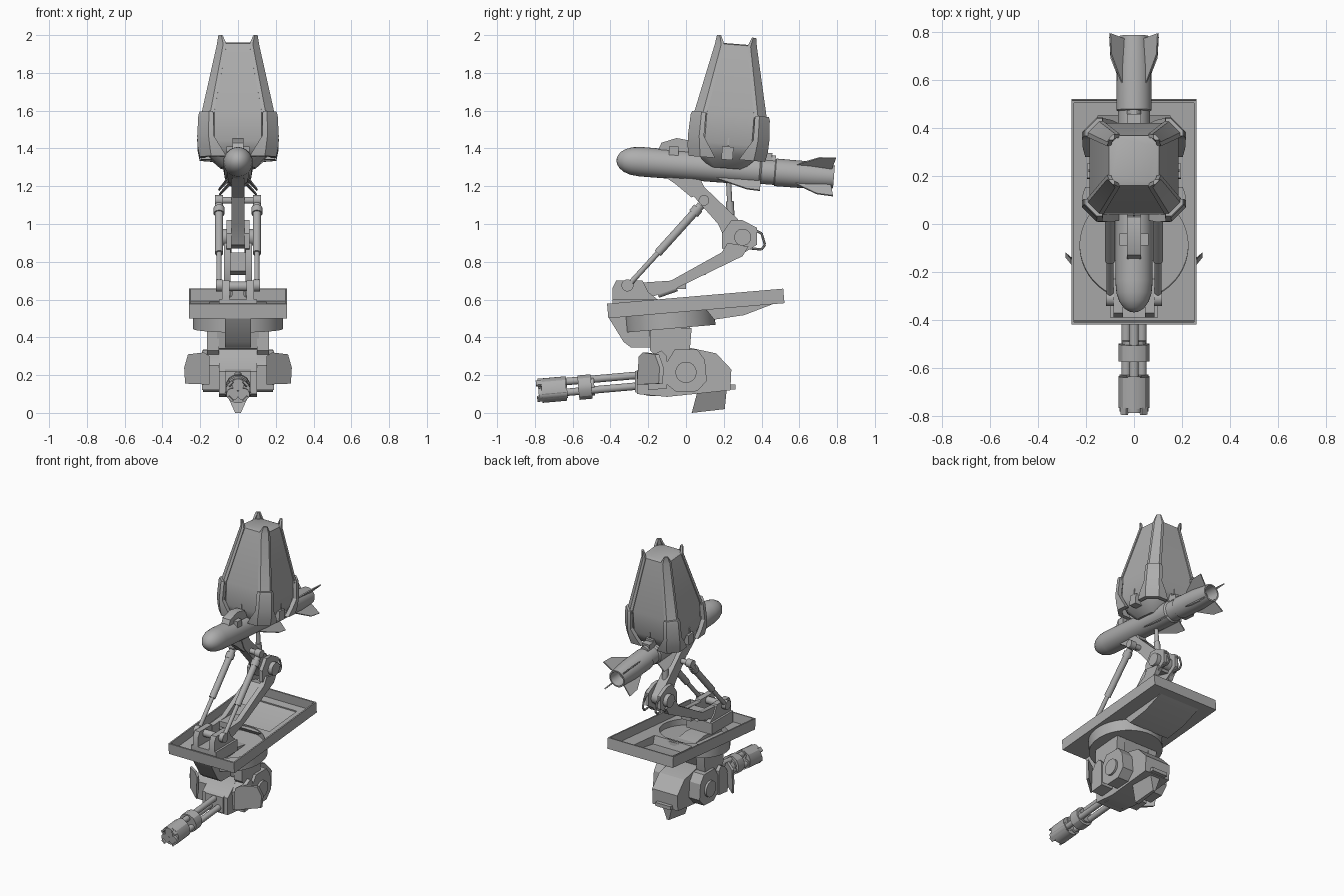
import bpy, bmesh, math
from mathutils import Matrix, Vector

if "Cube" in bpy.data.objects:
    bpy.data.objects.remove(bpy.data.objects["Cube"])

grey = bpy.data.materials.new("plain_grey")
grey.diffuse_color = (0.42, 0.42, 0.42, 1)
grey.use_nodes = True
grey.node_tree.nodes["Principled BSDF"].inputs["Base Color"].default_value = grey.diffuse_color
I = Matrix.Identity(4)


def frame(y, z, deg):
    return Matrix.Translation((0, y, z)) @ Matrix.Rotation(math.radians(deg), 4, 'X')


def loft(name, rings, M=I, caps=True):
    """Skin a list of equal-length closed rings of points."""
    bm = bmesh.new()
    vs = [[bm.verts.new(M @ Vector(p)) for p in r] for r in rings]
    n = len(vs[0])
    for a, b in zip(vs, vs[1:]):
        for i in range(n):
            bm.faces.new((a[i], a[(i + 1) % n], b[(i + 1) % n], b[i]))
    if caps:
        bm.faces.new(vs[0])
        bm.faces.new(vs[-1])
    bmesh.ops.remove_doubles(bm, verts=bm.verts, dist=1e-5)
    bmesh.ops.recalc_face_normals(bm, faces=bm.faces)
    me = bpy.data.meshes.new(name)
    bm.to_mesh(me)
    bm.free()
    me.materials.append(grey)
    ob = bpy.data.objects.new(name, me)
    bpy.context.collection.objects.link(ob)
    return ob


def prism(name, pts, x0, x1, M=I):
    """Side profile (y, z) extruded across x."""
    return loft(name, [[(x, y, z) for y, z in pts] for x in (x0, x1)], M)


def pair(name, pts, x0, x1, M=I):
    for s in (1, -1):
        prism(name, pts, s * x0, s * x1, M)


def box(name, x0, x1, y0, y1, z0, z1, M=I):
    return prism(name, [(y0, z0), (y1, z0), (y1, z1), (y0, z1)], x0, x1, M)


def rod(name, a, b, r, M=I, n=20, r2=None):
    a, b = Vector(a), Vector(b)
    q = (b - a).to_track_quat('Z', 'Y')
    rings = []
    for c, rr in ((a, r), (b, r if r2 is None else r2)):
        rings.append([c + q @ Vector((rr * math.cos(t), rr * math.sin(t), 0))
                      for t in (2 * math.pi * (i + .5) / n for i in range(n))])
    return loft(name, rings, M)


def rod_pair(name, a, b, r, n=20):
    for s in (1, -1):
        rod(name, (s * a[0], a[1], a[2]), (s * b[0], b[1], b[2]), r, n=n)


def carve(ob, cutter):
    m = ob.modifiers.new("cut", 'BOOLEAN')
    m.operation, m.object, m.solver = 'DIFFERENCE', cutter, 'EXACT'
    bpy.context.view_layer.objects.active = ob
    bpy.ops.object.modifier_apply(modifier=m.name)


# ---- tilted tray with round well and rear ramp well
T = frame(.055, .541, 4.9)
tray = box("tray", -.26, .26, -.468, .468, 0, .077, T)
ring = rod("turret_ring", (0, -.145, -.083), (0, -.145, .004), .24, T, 48)
ramp = prism("ramp_well", [(.42, .004), (.25, -.045), (.09, -.055), (.05, .004)], -.16, .16, T)
cuts = [box("cut", -.25, .25, -.458, .458, .012, .2, T),
        rod("cut", (0, -.145, -.03), (0, -.145, .1), .225, T, 48),
        prism("cut", [(.40, .1), (.40, .003), (.25, -.035), (.10, -.045), (.07, .1)], -.15, .15, T)]
for c in cuts:
    carve(tray, c)
carve(ring, cuts[1])
carve(ramp, cuts[2])
for c in cuts:
    bpy.data.objects.remove(c)

# ---- neck and yoke under the tray
prism("front_chin", [(-.41, .505), (-.33, .375), (-.29, .345), (-.05, .345), (.02, .44), (.02, .5), (-.1, .52)], -.07, .07)
prism("neck", [(-.2, .45), (-.18, .34), (-.02, .34), (.03, .45)], -.11, .11)
pair("yoke_arm", [(-.19, .45), (-.19, .33), (-.12, .26), (0, .26), (.02, .33), (.03, .45)], .1, .165)

# ---- gun body
prism("gun_body", [(-.19, .28), (-.16, .335), (.02, .345), (.16, .315), (.24, .23), (.235, .12),
                   (-.1, .085), (-.26, .1), (-.26, .22)], -.1, .1)
pair("hub_block", [(-.1, .27), (-.06, .335), (.06, .335), (.1, .28), (.11, .17), (.06, .115), (-.05, .11), (-.1, .15)], .1, .185)
rod_pair("hub_boss", (.18, 0, .215), (.2, 0, .215), .056, 28)
pair("cheek", [(-.17, .31), (-.13, .33), (-.1, .3), (-.1, .13), (-.2, .12), (-.21, .25)], .1, .19)
prism("gun_shroud", [(-.27, .11), (-.27, .22), (-.2, .25), (-.1, .25), (-.1, .09), (-.2, .09)], -.07, .07)
box("rear_lug", -.06, .06, .22, .262, .125, .15)
# swept side shields
for s in (1, -1):
    loft("side_shield", [[(s * x, y + d, z) for x, y, z in
         ((.15, -.26, .15), (.15, -.25, .3), (.18, -.23, .32), (.265, -.165, .31), (.285, -.14, .24), (.28, -.145, .155))]
        for d in (0, .022)])
# tapered lower fin
loft("lower_fin", [[(-a, .06 + e, z0), (a, .06 + e, z0), (a * .6, .215 + f, z1), (-a * .6, .215 + f, z1)]
                   for a, e, f, z0, z1 in ((.065, 0, 0, .11, .12), (.015, -.03, -.01, 0, .02))])

# ---- rotary barrels
G = frame(-.52, .138, 5)
for k in range(3):
    t = math.radians(90 + 120 * k)
    x, z = .038 * math.cos(t), .038 * math.sin(t)
    rod("barrel", (x, -.22, z), (x, .3, z), .02, G)
    rod("muzzle", (x * .9, -.262, z * .9), (x * .9, -.11, z * .9), .032, G)
rod("muzzle_block", (0, -.245, 0), (0, -.115, 0), .066, G, 12)
for k in range(4):
    t = math.radians(45 + 90 * k)
    c = Matrix.Rotation(t, 4, 'Y')
    prism("muzzle_tooth", [(-.24, .042), (-.272, .052), (-.272, .064), (-.24, .064)], -.016, .016, G @ c)
rod("barrel_clamp", (0, -.05, 0), (0, .02, 0), .067, G, 12)
rod("clamp_collar", (0, .02, 0), (0, .035, 0), .05, G, 12)

# ---- folding arm
pair("base_clevis", [(-.39, .58), (-.39, .66), (-.37, .70), (-.23, .70), (-.2, .64), (-.15, .6), (-.2, .56)], .045, .085)
box("base_plate", -.1, .1, -.39, -.15, .52, .6)
rod("base_pin", (-.115, -.31, .67), (.115, -.31, .67), .025)
pair("lower_arm", [(-.25, .62), (-.23, .69), (-.08, .70), (.19, .85), (.22, .9), (.33, .88), (.3, .83), (-.05, .66), (-.18, .615)], .04, .075)
box("arm_web", -.04, .04, -.15, .0, .655, .695)
prism("arm_bridge", [(.05, .75), (.2, .85), (.26, .84), (.1, .73)], -.045, .045)
pair("elbow_plate", [(.19, .95), (.24, 1.02), (.30, 1.02), (.375, .98), (.375, .89), (.28, .83), (.19, .87)], .035, .06)
rod("elbow_pin", (-.09, .3, .93), (.09, .3, .93), .045)
prism("upper_arm", [(-.02, 1.27), (.04, 1.25), (.27, 1.03), (.34, .95), (.3, .87), (.22, .89), (.17, 1.0), (.02, 1.17)], -.035, .035)
prism("arm_head", [(-.16, 1.28), (.06, 1.27), (.1, 1.19), (.03, 1.14), (-.06, 1.215)], -.03, .03)
# pistons each side
rod_pair("piston_rod", (.1, -.31, .67), (.1, -.1, .9), .014)
rod_pair("piston_sleeve", (.1, -.15, .845), (.1, .08, 1.10), .022)
rod_pair("piston_collar", (.1, .04, 1.055), (.1, .065, 1.085), .029)
rod_pair("piston_eye", (.08, .095, 1.125), (.123, .095, 1.125), .028)
rod_pair("piston_foot", (.083, -.31, .675), (.117, -.31, .675), .032)
rod("piston_crossbar", (-.1, .095, 1.125), (.1, .095, 1.125), .018)
rod_pair("link_rod", (.05, -.15, .63), (.05, -.05, .665), .022)
rod("short_strut", (0, .235, 1.04), (0, .225, 1.24), .014)
rod("strut_sleeve", (0, .237, 1.03), (0, .232, 1.12), .021)
# hoses behind the elbow
hose = [(.05, .36, .97), (.05, .40, .95), (.05, .418, .89), (.05, .40, .865), (.05, .33, .872)]
for a, b in zip(hose, hose[1:]):
    rod_pair("elbow_hose", a, b, .007, 8)

# ---- missile
Q = frame(.2, 1.295, -4.5)
prof = [(-.57, 0), (-.566, .02), (-.552, .042), (-.525, .061), (-.49, .073), (-.44, .078), (.19, .076), (.2, .067),
        (.27, .067), (.275, .073), (.45, .072), (.585, .06), (.585, .05), (.5, .042), (.5, 0)]
n = 32
loft("missile_body", [[(r * math.cos(2 * math.pi * i / n), y, r * math.sin(2 * math.pi * i / n)) for i in range(n)]
                      for y, r in prof], Q, caps=False)
for k in range(4):
    R = Q @ Matrix.Rotation(math.radians(45 + 90 * k), 4, 'Y')
    prism("tail_fin", [(.37, .065), (.5, .135), (.588, .142), (.57, .055)], -.004, .004, R)
    if k in (1, 2):
        prism("lower_strake", [(-.06, .07), (.13, .14), (.2, .145), (.2, .07)], -.004, .004, R)
box("top_rail", -.03, .03, -.2, .25, .065, .1, Q)
rod("rail_end", (0, .2, .06), (0, .27, .06), .03, Q, 12)
prism("front_clamp", [(-.15, 1.385), (-.13, 1.43), (-.05, 1.455), (.03, 1.44), (.05, 1.37)], -.03, .03)
box("clamp_wing", -.06, .06, -.09, -.04, 1.36, 1.41)

# ---- tapered housing
C = frame(.217, 1.345, -4.5)


def octagon(z, h, c):
    k = h - c
    return [(k, h, z), (h, k, z), (h, -k, z), (k, -h, z), (-k, -h, z), (-h, -k, z), (-h, k, z), (-k, h, z)]


loft("housing_shell", [octagon(*p) for p in ((-.05, .09, .03), (.01, .155, .05), (.08, .185, .06),
                                              (.235, .185, .06), (.605, .104, .035), (.61, .09, .03))], C)


def corner_trim(name, levels, c, t):
    """L-shaped strip wrapping each chamfered corner; levels are (z, half size, width)."""
    for sx in (1, -1):
        for sy in (1, -1):
            rings = []
            for z, h, w in levels:
                d = min(c * h / .2, w * .7)
                e, i = h - w, h - t
                pts = [(e, h), (h - d, h), (h, h - d), (h, e), (i, e), (i, h - d - t * .4), (h - d - t * .4, i), (e, i)]
                rings.append([(sx * x, sy * y, z) for x, y in pts])
            loft(name, rings, C)


corner_trim("corner_rib", [(.2, .2, .068), (.6, .112, .052), (.65, .104, .022)], .06, .016)
corner_trim("corner_armour", [(0, .203, .14), (.05, .213, .12), (.11, .216, .085), (.22, .21, .08), (.238, .204, .072)], .06, .03)
# underside blocks, one per side
for k in range(4):
    R = C @ Matrix.Rotation(math.radians(90 * k), 4, 'Z')
    box("base_latch", -.03, .03, .14, .195, -.005, .065, R)
    box("side_seam", -.004, .004, .178, .19, .07, .11, R)

bpy.ops.object.select_all(action='SELECT')
bpy.context.view_layer.objects.active = tray
bpy.ops.object.shade_smooth_by_angle(angle=math.radians(30))
